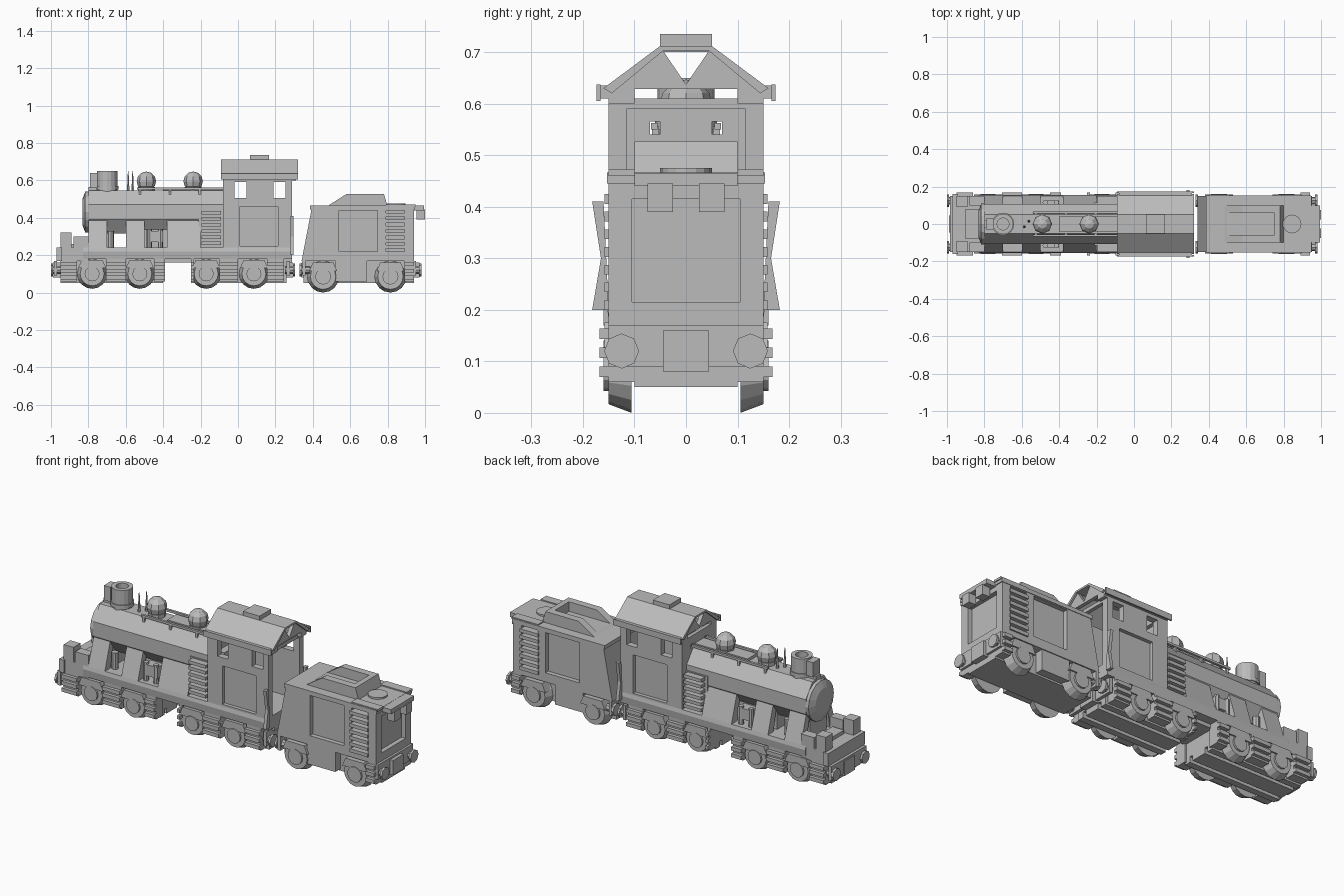
import bpy, bmesh
from math import pi
from mathutils import Matrix, Vector

if "Cube" in bpy.data.objects:
    bpy.data.objects.remove(bpy.data.objects["Cube"])

# Shared levels and widths
BODY = .15
CORE = .1
SOLE = .17
DECK = .24
CAB_FRONT, CAB_BACK = -.08, .29
EAVE, RIDGE = .61, .712
TENDER_FRONT, TENDER_BACK, TENDER_TOP = .34, .94, .455
SIDES = (("left", 1), ("right", -1))

GREY = (.5, .5, .5, 1)
material = bpy.data.materials.new("plain grey")
material.use_nodes = True
material.diffuse_color = GREY
material.node_tree.nodes["Principled BSDF"].inputs["Base Color"].default_value = GREY


def finish(name, bm):
    bmesh.ops.recalc_face_normals(bm, faces=bm.faces[:])
    mesh = bpy.data.meshes.new(name)
    bm.to_mesh(mesh)
    bm.free()
    mesh.materials.append(material)
    part = bpy.data.objects.new(name, mesh)
    bpy.context.collection.objects.link(part)
    return part


def prism(name, profile, axis, start, end):
    """Extrude a profile along x (points are y, z) or along y (points are x, z)."""
    bm = bmesh.new()
    along_x = axis == "x"
    face = bm.faces.new([bm.verts.new((start, p, q) if along_x else (p, start, q))
                         for p, q in profile])
    extruded = bmesh.ops.extrude_face_region(bm, geom=[face])["geom"]
    offset = Vector((end - start, 0, 0) if along_x else (0, end - start, 0))
    bmesh.ops.translate(bm, vec=offset,
                        verts=[v for v in extruded if isinstance(v, bmesh.types.BMVert)])
    return finish(name, bm)


def box(name, back, front, near, far, low, high):
    profile = [(back, low), (front, low), (front, high), (back, high)]
    return prism(name, profile, "y", near, far)


def slab(name, back, front, half, low, high):
    """Box centred across the model."""
    return box(name, back, front, -half, half, low, high)


def pair(name, back, front, near, far, low, high):
    """Box on each side of the model."""
    return [box(f"{name}_{side}", back, front, s * near, s * far, low, high)
            for side, s in SIDES]


def mirrored(half_profile):
    return half_profile + [(-p, q) for p, q in reversed(half_profile)]


def cone(name, at, radius, end_radius, depth, axis="z", sides=16):
    bm = bmesh.new()
    turn = {"x": Matrix.Rotation(pi / 2, 4, "Y"), "y": Matrix.Rotation(-pi / 2, 4, "X"),
            "z": Matrix.Identity(4)}[axis]
    bmesh.ops.create_cone(bm, cap_ends=True, segments=sides, radius1=radius,
                          radius2=end_radius, depth=depth,
                          matrix=Matrix.Translation(at) @ turn)
    return finish(name, bm)


def cylinder(name, at, radius, depth, axis="z", sides=16):
    return cone(name, at, radius, radius, depth, axis, sides)


def cut(part, cutters):
    for cutter in cutters:
        modifier = part.modifiers.new("cut", "BOOLEAN")
        modifier.operation, modifier.solver, modifier.object = "DIFFERENCE", "EXACT", cutter
        bpy.context.view_layer.objects.active = part
        bpy.ops.object.modifier_apply(modifier=modifier.name)
        bpy.data.objects.remove(cutter)


def slats(name, back, front, low, high, count, near, far):
    step = (high - low) / count
    for i in range(count):
        base = low + i * step
        pair(f"{name}_{i}", back, front, near, far, base, base + step * .55)


# Running frame and front platform with raised corner blocks
slab("main_frame", -.95, CAB_BACK, CORE, .16, .2)
prism("running_deck", mirrored([(BODY, .18), (BODY + .005, .22), (BODY, DECK)]),
      "x", -.83, CAB_BACK)
slab("front_platform", -.95, -.8, BODY, SOLE, DECK)
slab("front_beam", -.97, -.94, .16, SOLE, DECK)
slab("front_step", -.9, -.83, .08, DECK, .26)
pair("corner_block", -.95, -.89, .09, BODY, DECK, .32)
pair("platform_block", -.88, -.8, CORE, BODY, DECK, .3)

# Boiler with a bulging front cap
prism("boiler", mirrored([(.05, .545), (.108, .47), (.108, .39), (.055, .315)]),
      "x", -.8, CAB_FRONT)
cylinder("smokebox_ring", (-.807, 0, .43), .11, .02, "x")
cone("smokebox_cap", (-.824, 0, .43), .07, .11, .016, "x")

# Saddles under the boiler and sloping side skirts
for i, (back, front) in enumerate(((-.8, -.7), (-.6, -.5), (-.38, -.2))):
    slab(f"saddle_{i}", back, front, .07, DECK, .4)
    for side, s in SIDES:
        prism(f"skirt_{i}_{side}", [(s * CORE, .4), (s * BODY, DECK), (s * CORE, DECK),
                                    (s * .07, .4)], "x", back, front)

# Firebox and pumps
slab("firebox", -.21, CAB_FRONT, .115, DECK, .44)
slats("firebox_louvre", -.195, -.09, .255, .45, 6, CORE, BODY)
slab("pump_core", -.5, -.38, .07, DECK, .38)
pair("pump", -.48, -.4, .06, .125, .27, .33)
for side, s in SIDES:
    for x in (-.475, -.415):
        cylinder(f"pump_post_{side}", (x, s * .115, .29), .014, CORE, sides=8)
    cylinder(f"valve_{side}", (-.68, s * .09, .285), .018, .09, sides=8)

# Boiler top fittings
chimney = cylinder("chimney", (-.7, 0, .595), .055, .11)
cut(chimney, [cylinder("chimney_bore", (-.7, 0, .65), .032, .08)])
cylinder("chimney_rim", (-.7, 0, .56), .06, .02)
slab("headlamp", -.79, -.75, .03, .56, .64)
slab("headlamp_bracket", -.8, -.74, .02, .53, .565)
for x in (-.49, -.24):
    bm = bmesh.new()
    bmesh.ops.create_uvsphere(bm, u_segments=8, v_segments=6, radius=.052,
                              matrix=Matrix.Translation((x, 0, .595)))
    finish("dome", bm)
    cylinder("dome_base", (x, 0, .55), .045, .03, sides=8)
pair("boiler_rail", -.54, CAB_FRONT, .055, .068, .55, .562)
for x in (-.53, -.37, -.21):
    pair("rail_post", x, x + .012, .052, .066, .52, .556)
slab("boiler_walkway", -.4, CAB_FRONT, .04, .54, .56)
for side, s in SIDES:
    cone(f"whistle_{side}", (-.575 + s * .012, s * .015, .595), .008, .002, .11, sides=6)

# Cab shell, open to the rear, with windows and recessed side panels
cab = slab("cab", CAB_FRONT, CAB_BACK, BODY, .18, EAVE)
cut(cab, [slab("inside", CAB_FRONT + .02, .4, .115, DECK + .01, .7),
          slab("front_window", -.02, .045, .3, .505, .592),
          slab("rear_window", .19, .255, .3, .505, .592)])
cut(cab, pair("side_panel", .01, .215, .13, .3, .25, .46))
cut(cab, pair("lookout", -.2, 0, .05, .07, .54, .565))
slab("cab_backhead", -.065, -.02, .09, DECK, .5)
slab("rear_header", .27, CAB_BACK, .12, .59, EAVE)

# Cab roof with notched gables, eaves and vent
outer = mirrored([(.16, .63), (.05, RIDGE)])
inner = [(y * .9, z - .01) for y, z in reversed(outer)]
prism("roof", outer[2:] + outer[:2] + inner[2:] + inner[:2], "x", CAB_FRONT - .01, .32) \
    if outer[0][0] < 0 else prism("roof", outer + inner, "x", CAB_FRONT - .01, .32)
notch = [(-BODY, .628), (-.046, .705), (0, .637), (.046, .705), (BODY, .628)]
for x in (CAB_FRONT, CAB_BACK):
    prism("gable", notch, "x", x, x + .02)
    pair("roof_post", x, x + .02, CORE, BODY, .6, .63)
slab("roof_vent", .065, .165, .05, .7, .735)
pair("roof_plate", CAB_FRONT, .31, .14, .168, EAVE, .635)
pair("eave_lip", CAB_FRONT - .01, .32, .166, .174, .605, .637)
for side, s in SIDES:
    guard = [(BODY, .2), (.182, .2), (.165, .3), (.182, .41), (.16, .41)]
    prism(f"rear_guard_{side}", [(s * y, z) for y, z in guard], "x", CAB_BACK - .01, .298)

# Tender body with recessed panels and ladders
tender = prism("tender_body", [(TENDER_FRONT, SOLE), (.395, TENDER_TOP),
                               (TENDER_BACK, TENDER_TOP), (TENDER_BACK, SOLE)],
               "y", -BODY, BODY)
cut(tender, pair("side_panel", .54, .745, .125, .3, .22, .44))
cut(tender, pair("ladder_recess", .79, .89, .12, .3, .2, .44))
cut(tender, [slab("rear_panel", TENDER_BACK - .025, 1, .105, .215, .415)])
slats("tender_ladder", .785, .895, .2, .44, 7, .11, BODY + .008)
slab("tender_top", .385, .945, BODY + .003, .445, .466)
slab("tender_frame", .35, TENDER_BACK, CORE, .05, SOLE)
pair("tender_sill", .52, .69, CORE, .145, .06, SOLE)

# Fuel hopper, hatch, rails and rear lamps under a shelf
hopper = prism("hopper", [(.475, .46), (.58, .527), (.78, .527), (.8, .46)], "y", -CORE, CORE)
cut(hopper, [slab("hopper_pit", .4, .75, .06, .475, .6)])
cylinder("water_hatch", (.845, 0, .465), .05, .02)
pair("top_rail", .79, .95, CORE, BODY, .46, .472)
slab("lamp_shelf", TENDER_BACK, .995, CORE, .44, .465)
pair("rear_lamp", .955, 1, .025, .075, .39, .445)


# Wheel sets with covers and hubs
def wheel_set(x, radius, height):
    cylinder("axle", (x, 0, height), .02, DECK, "y", 8)
    cover = [(x + dx, height + dz) for dx, dz in mirrored([(.075, .03), (.055, .075)])]
    for side, s in SIDES:
        ends = (radius, radius * .8)[::s]
        cone(f"wheel_{side}", (x, s * .128, height), *ends, .045, "y")
        cylinder(f"wheel_hub_{side}", (x, s * .15, height), radius / 2, .02, "y", 12)
        prism(f"wheel_cover_{side}", cover, "y", s * CORE, s * .158)


for x in (-.78, -.525, -.17, .085):
    wheel_set(x, .08, CORE)
for x in (.455, .815):
    wheel_set(x, .085, .085)

# Trucks with grooved undersides, axle boxes and leaf springs
for name, back, front in (("front_truck", -.95, -.4), ("rear_truck", -.25, .26)):
    slab(name, back, front, CORE, .08, SOLE)
    slab(f"{name}_keel", back, front, .045, .05, .09)
    pair(f"{name}_runner", back, front, .065, CORE, .05, .09)
for back, front in ((-.95, -.86), (-.705, -.6), (-.45, -.39), (-.25, -.235),
                    (-.1, 0), (.155, .245), (.89, TENDER_BACK)):
    pair("axle_box", back, front, .09, BODY, .06, .18)
    slats("axle_spring", back, front, .07, .18, 3, .14, .168)

# Buffers and couplers
for end, x, way in (("front", -.97, -1), ("cab", .275, 1),
                    ("tender_front", .36, -1), ("tender_rear", .95, 1)):
    slab(f"{end}_coupler", x - .02, x + .02, .045, .08, .16)
    slab(f"{end}_buffer_beam", x - .015, x + .002, BODY, .09, SOLE)
    for side, s in SIDES:
        cylinder(f"{end}_buffer_stem_{side}", (x, s * .125, .12), .02, .05, "x", 8)
        cylinder(f"{end}_buffer_{side}", (x + way * .024, s * .125, .12), .034, .012, "x", 8)
